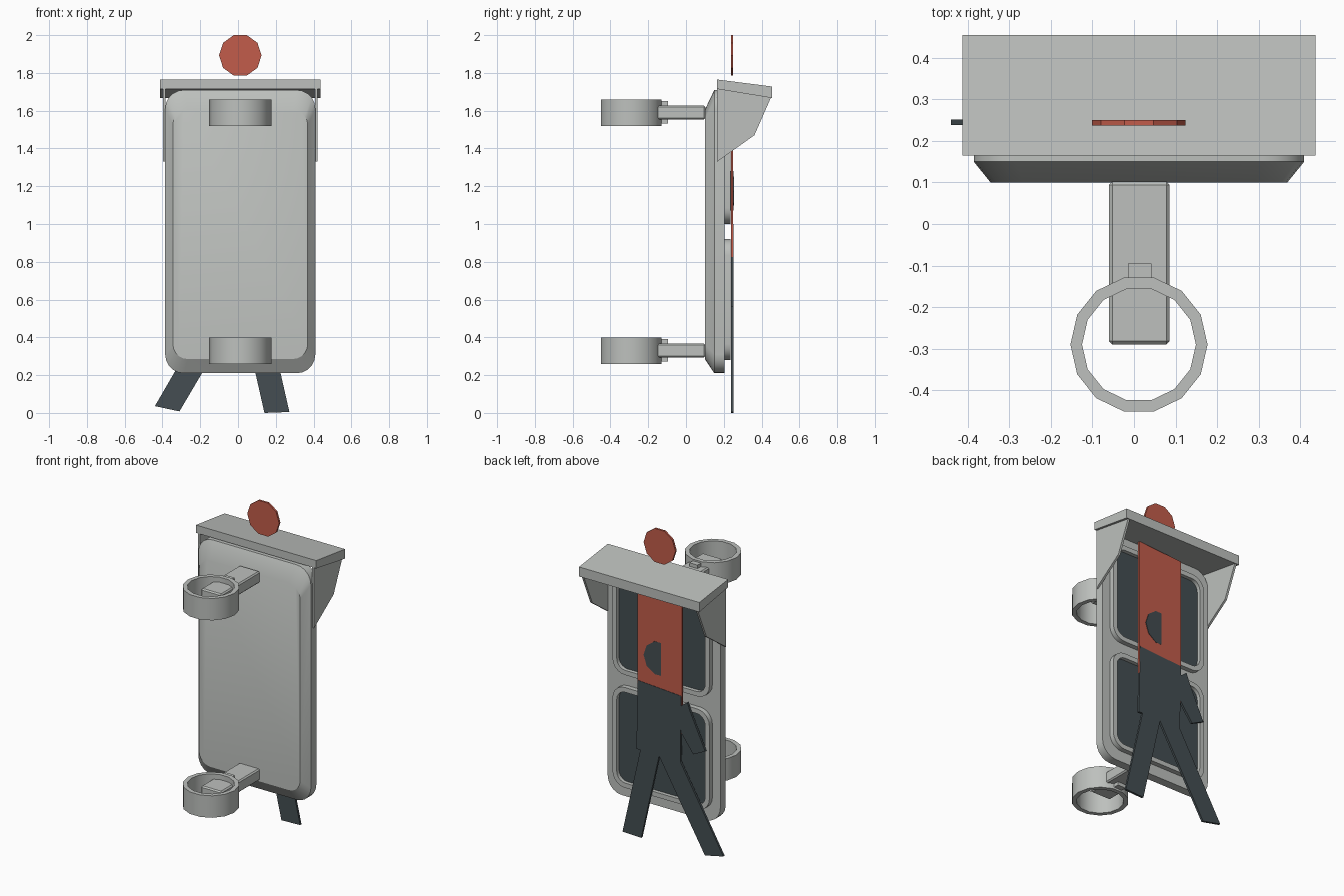
import bpy, bmesh, math

if "Cube" in bpy.data.objects:
    bpy.data.objects.remove(bpy.data.objects["Cube"])


def material(name, rgb):
    m = bpy.data.materials.new(name)
    m.use_nodes = True
    m.diffuse_color = (*rgb, 1)
    bsdf = m.node_tree.nodes["Principled BSDF"]
    bsdf.inputs["Base Color"].default_value = (*rgb, 1)
    bsdf.inputs["Roughness"].default_value = 0.8
    return m


GREY = material("light grey", (0.51, 0.53, 0.51))
DARK = material("dark slate", (0.058, 0.076, 0.084))
RED = material("signal red", (0.54, 0.107, 0.069))
CX = 0.012   # centre line of the housing


def loft(name, sections, mat, ring=False, smooth=False):
    """Bridge equal-length loops of 3D points; cap the ends or close into a ring."""
    bm = bmesh.new()
    rows = [[bm.verts.new(p) for p in s] for s in sections]
    n = len(rows[0])
    for a, b in zip(rows, rows[1:] + (rows[:1] if ring else [])):
        for i in range(n):
            j = (i + 1) % n
            bm.faces.new((a[i], a[j], b[j], b[i]))
    if not ring:
        bm.faces.new(rows[0])
        bm.faces.new(rows[-1])
    bmesh.ops.recalc_face_normals(bm, faces=bm.faces)
    me = bpy.data.meshes.new(name)
    bm.to_mesh(me)
    bm.free()
    me.materials.append(mat)
    ob = bpy.data.objects.new(name, me)
    bpy.context.collection.objects.link(ob)
    if smooth:
        bpy.ops.object.select_all(action='DESELECT')
        ob.select_set(True)
        bpy.context.view_layer.objects.active = ob
        bpy.ops.object.shade_smooth_by_angle(angle=math.radians(30))
    return ob


def box(name, x0, x1, y0, y1, z0, z1, mat, bevel=0):
    ob = loft(name, [[(x0, y0, z), (x1, y0, z), (x1, y1, z), (x0, y1, z)]
                     for z in (z0, z1)], mat)
    if bevel:
        mod = ob.modifiers.new("bevel", 'BEVEL')
        mod.width = bevel
        mod.segments = 1
    return ob


def side_prism(name, yz, x0, x1, mat):
    return loft(name, [[(x, y, z) for y, z in yz] for x in (x0, x1)], mat)


def plate(name, xz, y0, y1, mat):
    return loft(name, [[(x, y, z) for x, z in xz] for y in (y0, y1)], mat)


def rounded(y, cz, hx, hz, r, seg=5):
    """Rounded rectangle in the xz plane."""
    pts = []
    for k, (sx, sz) in enumerate(((1, 1), (-1, 1), (-1, -1), (1, -1))):
        for i in range(seg + 1):
            a = math.radians(90 * (k + i / seg))
            pts.append((CX + sx * (hx - r) + r * math.cos(a), y,
                        cz + sz * (hz - r) + r * math.sin(a)))
    return pts


def circle(n, r):
    return [(r * math.cos(2 * math.pi * i / n), r * math.sin(2 * math.pi * i / n))
            for i in range(n)]


# Housing: chamfered towards the front, flat at the back
loft("housing", [rounded(0.10, 0.945, 0.357, 0.66, 0.08),
                 rounded(0.15, 0.96, 0.3975, 0.75, 0.10),
                 rounded(0.205, 0.96, 0.3975, 0.75, 0.10)], GREY, smooth=True)

# Two framed signal windows on the back
for label, cz in (("lower", 0.60), ("upper", 1.32)):
    outer, inner = (0.342, 0.32, 0.085), (0.312, 0.29, 0.06)
    loft(label + "_window_frame", [rounded(0.20, cz, *outer), rounded(0.236, cz, *outer),
                                   rounded(0.236, cz, *inner), rounded(0.20, cz, *inner)],
         GREY, ring=True, smooth=True)
    loft(label + "_window", [rounded(0.203, cz, 0.315, 0.293, 0.06),
                             rounded(0.212, cz, 0.315, 0.293, 0.06)], DARK)

# Sloping hood with two cheek plates
side_prism("hood_roof", [(0.165, 1.765), (0.455, 1.728), (0.455, 1.667), (0.165, 1.715)],
           -0.413, 0.437, GREY)
for label, s in (("left", 1), ("right", -1)):
    side_prism(label + "_hood_cheek",
               [(0.165, 1.73), (0.165, 1.33), (0.362, 1.47), (0.452, 1.675), (0.452, 1.69)],
               CX + s * 0.396, CX + s * 0.41, GREY)

# Pole clamps: ring, arm and locking block
for label, z in (("lower", 0.33), ("upper", 1.59)):
    loft(label + "_clamp_ring",
         [[(CX + x, y - 0.29, z + h) for x, y in circle(14, r)]
          for r, h in ((0.165, -0.07), (0.165, 0.07), (0.137, 0.07), (0.137, -0.07))],
         GREY, ring=True, smooth=True)
    box(label + "_clamp_arm", -0.06, 0.086, -0.29, 0.102, z - 0.036, z + 0.038, GREY, 0.008)
    box(label + "_clamp_block", -0.015, 0.042, -0.132, -0.095, z - 0.058, z + 0.06, GREY)

# Standing figure
plate("standing_head", [(CX + x, 1.893 + z) for x, z in circle(10, 0.1125)],
      0.237, 0.25, RED)
plate("standing_body", [(-0.146, 0.74), (0.168, 0.74), (0.168, 1.70), (-0.146, 1.68)],
      0.237, 0.25, RED)

# Walking figure: head leans slightly through the standing body
head = plate("walking_head", circle(10, 0.11), -0.0065, 0.0065, DARK)
head.location = (CX, 0.2438, 1.175)
head.rotation_euler.z = math.radians(2)
plate("walking_body",
      [(-0.143, 0.98), (0.164, 1.0), (0.174, 0.56), (0.146, 0.56), (0.272, 0.005),
       (0.14, 0.0), (0.014, 0.557), (-0.31, 0.008), (-0.44, 0.036), (-0.136, 0.56)],
      0.238, 0.252, DARK)
plate("walking_arm",
      [(-0.138, 0.915), (-0.185, 0.952), (-0.205, 0.90), (-0.312, 0.672),
       (-0.227, 0.631), (-0.14, 0.75)], 0.238, 0.252, DARK)
